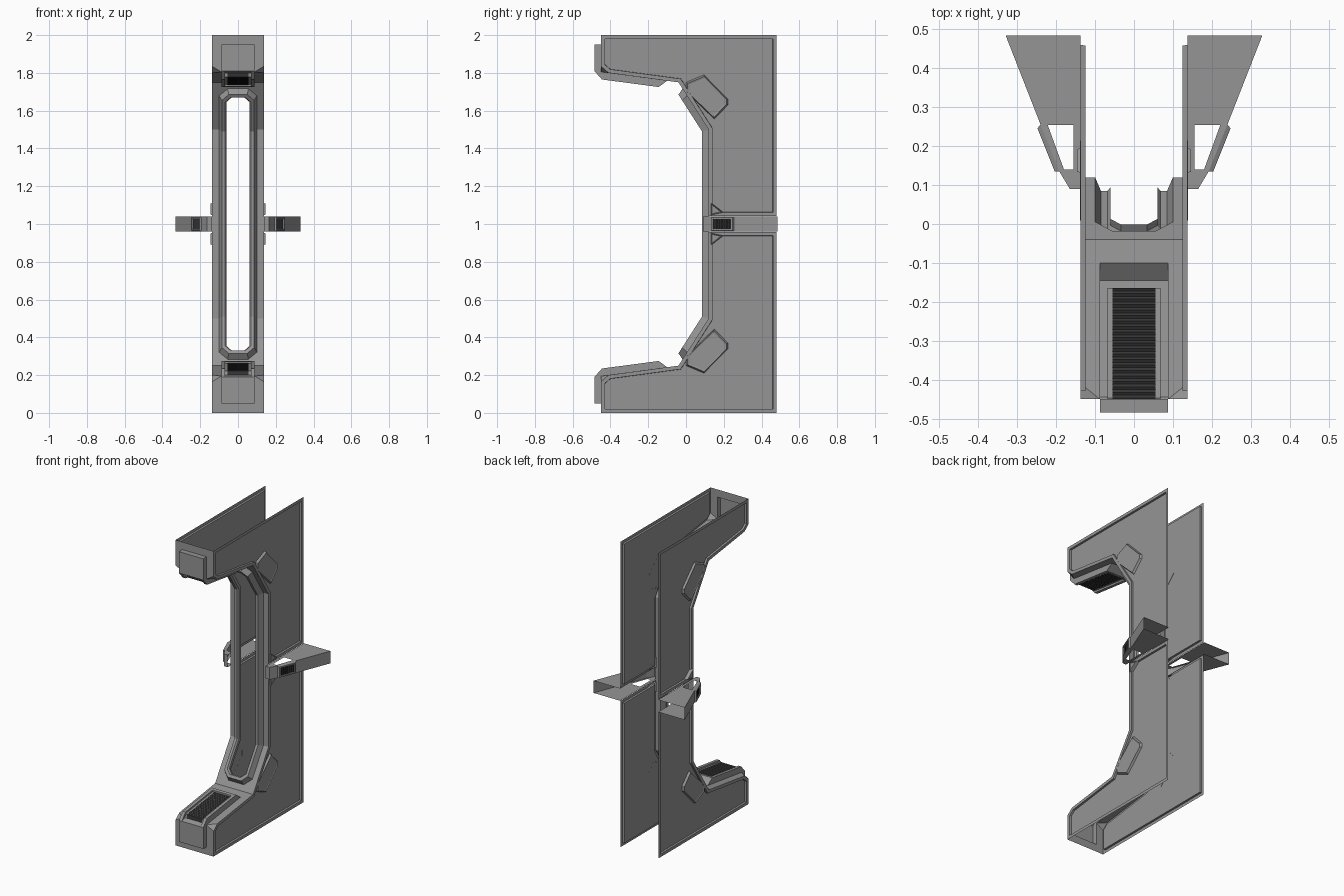
import bpy, bmesh
from mathutils import Vector as V

cube = bpy.data.objects.get("Cube")
if cube:
    bpy.data.objects.remove(cube)


def material(name, grey):
    m = bpy.data.materials.new(name)
    m.use_nodes = True
    m.diffuse_color = (grey, grey, grey, 1)
    bsdf = next(n for n in m.node_tree.nodes if n.type == 'BSDF_PRINCIPLED')
    bsdf.inputs["Base Color"].default_value = (grey, grey, grey, 1)
    return m


HULL = material("hull grey", 0.3)
DARK = material("grille dark grey", 0.035)
W = 0.1375                     # half width of the body
MID = 1.0                      # height of the mirror plane


def finish(name, bm, mat):
    """Quarter mesh, mirrored left/right and top/bottom."""
    bmesh.ops.translate(bm, vec=(0, 0, -MID), verts=bm.verts)
    me = bpy.data.meshes.new(name)
    bm.to_mesh(me)
    bm.free()
    me.materials.append(mat)
    ob = bpy.data.objects.new(name, me)
    ob.location.z = MID
    bpy.context.collection.objects.link(ob)
    mod = ob.modifiers.new("mirror", 'MIRROR')
    mod.use_axis = (True, False, True)
    mod.merge_threshold = 0.0005
    return ob


def sheet(name, faces, mat=HULL):
    bm = bmesh.new()
    for f in faces:
        bm.faces.new([bm.verts.new(p) for p in f])
    bmesh.ops.remove_doubles(bm, verts=bm.verts, dist=0.0001)
    bmesh.ops.recalc_face_normals(bm, faces=bm.faces)
    return finish(name, bm, mat)


def loft(*loops, closed=False):
    faces = []
    for a, b in zip(loops, loops[1:]):
        n = len(a)
        for i in range(n if closed else n - 1):
            j = (i + 1) % n
            faces.append([a[i], a[j], b[j], b[i]])
    return faces


def at_x(x, path):
    return [(x, y, z) for y, z in path]


# Key points of the side outline (y, z)
NOSE_EDGE, ARM_EDGE = (-0.45, 0.165), (-0.41, 0.2)
KNEE, JOINT = V((-0.04, 0.25)), V((0.12, 0.5))
slant = (JOINT - KNEE).normalized()
out = V((-slant.y, slant.x))

# Side panels with recessed field
PANEL_TOP = 0.958
outline = [(-0.45, 0), (0.48, 0), (0.48, PANEL_TOP), (JOINT.x, PANEL_TOP),
           tuple(JOINT), tuple(KNEE), ARM_EDGE, NOSE_EDGE]
bm = bmesh.new()
field = bm.faces.new([bm.verts.new(p) for p in at_x(W, outline)])
field.normal_update()
if field.normal.x < 0:
    field.normal_flip()
for thick, depth in ((0.02, 0), (0.001, -0.0125)):
    bmesh.ops.inset_individual(bm, faces=[field], thickness=thick, depth=depth,
                               use_even_offset=True)
finish("side_panel", bm, HULL)


# Raised plates on the side panels
def side_plate(name, pts, x0, x1, shrink):
    c = sum((V(p) for p in pts), V((0, 0))) / len(pts)
    inner = [c + (V(p) - c) * shrink for p in pts]
    mid = [c + (V(p) - c) * (1 + shrink) / 2 for p in pts]
    top = at_x(x1 - 0.003, inner)
    sheet(name, loft(at_x(x0, pts), at_x(x1, mid), top, closed=True) + [top])


side_plate("knee_plate", [(0, 0.25), (0.095, 0.21), (0.222, 0.34), (0.222, 0.37),
                          (0.15, 0.445), (0, 0.3)], W - 0.013, W + 0.001, 0.85)
side_plate("corner_plate", [(0.13, 0.885), (0.2, 0.94), (0.13, 0.955)],
           W - 0.013, W + 0.009, 0.65)


# Slot frame and skin follow the bent front surface
def track(x, s, h):
    y, z = KNEE + slant * s + out * h
    return (x, y, z)


def upright(x, h):
    t = (out.x + 1) * -h / slant.x
    corner = JOINT + out * h + slant * t
    return [(x, corner.x, corner.y), (x, JOINT.x - h, MID)]


def slot_loop(w, cut, s, h):
    return [track(0, s, h), track(w - cut, s, h), track(w, s + cut, h)] + upright(w, h)


SPINE = 0.088                  # half width of the raised arm spine
foot = slot_loop(0.1, 0.045, 0.04, 0)
edge = [track(x, 0, 0) for x in (0, SPINE, W)] + upright(W, 0)
sheet("front_skin", loft(edge, foot))
sheet("slot_frame", loft(foot,
                         slot_loop(0.085, 0.036, 0.055, 0.035),
                         slot_loop(0.068, 0.029, 0.073, 0.035),
                         slot_loop(0.06, 0.026, 0.08, 0.025),
                         slot_loop(0.06, 0.026, 0.08, 0.005)))

# Arm skin and front end
knee = tuple(KNEE)
start, front = (-0.10, 0.242), (-0.45, 0.195)
inner_edge = at_x(SPINE, [front, start, knee])
sheet("arm_skin", [
    inner_edge + at_x(W, [knee, ARM_EDGE]),
    at_x(0, [knee, start]) + at_x(SPINE, [start, knee]),
    at_x(W, [NOSE_EDGE, ARM_EDGE]) + at_x(SPINE, [front]),
    at_x(SPINE, [(-0.45, 0), front]) + at_x(W, [NOSE_EDGE, (-0.45, 0)]),
    at_x(0, [(-0.45, 0), (-0.45, 0.05)]) + at_x(SPINE, [(-0.45, 0.05), (-0.45, 0)])])

# Raised spine with nose block and grille recess
RIM, GRILLE = 0.068, 0.055
ridge = [start, (-0.145, 0.275), (-0.165, 0.272), (-0.445, 0.235), (-0.485, 0.19)]
nose = [(-0.485, 0.19), (-0.485, 0.05), (-0.45, 0.05)]
bed = [(-0.165, 0.261), (-0.447, 0.223), (-0.45, 0.2)]
faces = loft(at_x(RIM, ridge), at_x(SPINE, ridge))
faces += loft(at_x(0, ridge[:3]), at_x(RIM, ridge[:3]))
faces += loft(at_x(0, nose), at_x(RIM, nose)) + loft(at_x(RIM, nose), at_x(SPINE, nose))
faces += [at_x(SPINE, ridge + nose[1:] + [front])]
faces += [at_x(RIM, ridge[2:] + bed[::-1])]
faces += loft(at_x(GRILLE, bed), at_x(RIM, bed))
faces += loft(at_x(0, [ridge[2], bed[0]]), at_x(RIM, [ridge[2], bed[0]]))
faces += loft(at_x(0, [nose[0], bed[2]]), at_x(RIM, [nose[0], bed[2]]))
sheet("arm_spine", faces)

# Ridged grille in the arm
a, b = V(bed[0]), V(bed[1])
STEPS = 40
ribs = [a.lerp(b, i / STEPS) + V((0, 0.004 * (i % 2))) for i in range(STEPS + 1)]
ribs.append(V(bed[2]))
sheet("arm_grille", loft(at_x(0, ribs), at_x(GRILLE, ribs)), DARK)

# Side fins: open-backed wedges with a window through both plates
LOW = 0.96


def at_z(z, path):
    return [(x, y, z) for x, y in path]


rim = [(0.33, 0.485), (0.24, 0.255), (0.192, 0.135), (0.165, 0.09), (W, 0.09)]
hole = [(0.222, 0.255), (0.18, 0.14), (0.155, 0.14), (0.155, 0.255)]
root = [(W, 0.255), (W, 0.485)]
faces = [at_z(LOW, [rim[0], rim[1], hole[0], hole[3]] + root),
         at_z(LOW, [rim[1], rim[2], hole[1], hole[0]]),
         at_z(LOW, rim[2:] + [(W, 0.14), hole[2], hole[1]]),
         at_z(LOW, [hole[2], (W, 0.14), root[0], hole[3]])]
faces += loft(at_z(LOW, rim), at_z(MID, rim))
sheet("side_fin", faces)

# Grille frame on the slanted fin face
p, q = V(rim[1]), V(rim[2])
along = (q - p).normalized()
face_out = V((-along.y, along.x))


def fin_point(d, z, h):
    x, y = p + along * d + face_out * h
    return (x, y, z)


def fin_loop(inset, drop, h):
    d0, d1, z = inset, (q - p).length - inset, LOW + drop
    return [fin_point(d0, MID, h), fin_point(d0, z, h),
            fin_point(d1, z, h), fin_point(d1, MID, h)]


well = fin_loop(0.014, 0.014, 0.003)
sheet("fin_frame", loft(fin_loop(0, 0, 0), fin_loop(0.005, 0.005, 0.011),
                        fin_loop(0.013, 0.013, 0.011), well))
STEPS = 14
depth = (q - p).length - 0.028
rows = [[fin_point(0.014 + depth * i / STEPS, z, 0.003 + 0.003 * (i % 2))
         for i in range(STEPS + 1)] for z in (LOW + 0.014, MID)]
sheet("fin_grille", loft(*rows), DARK)
